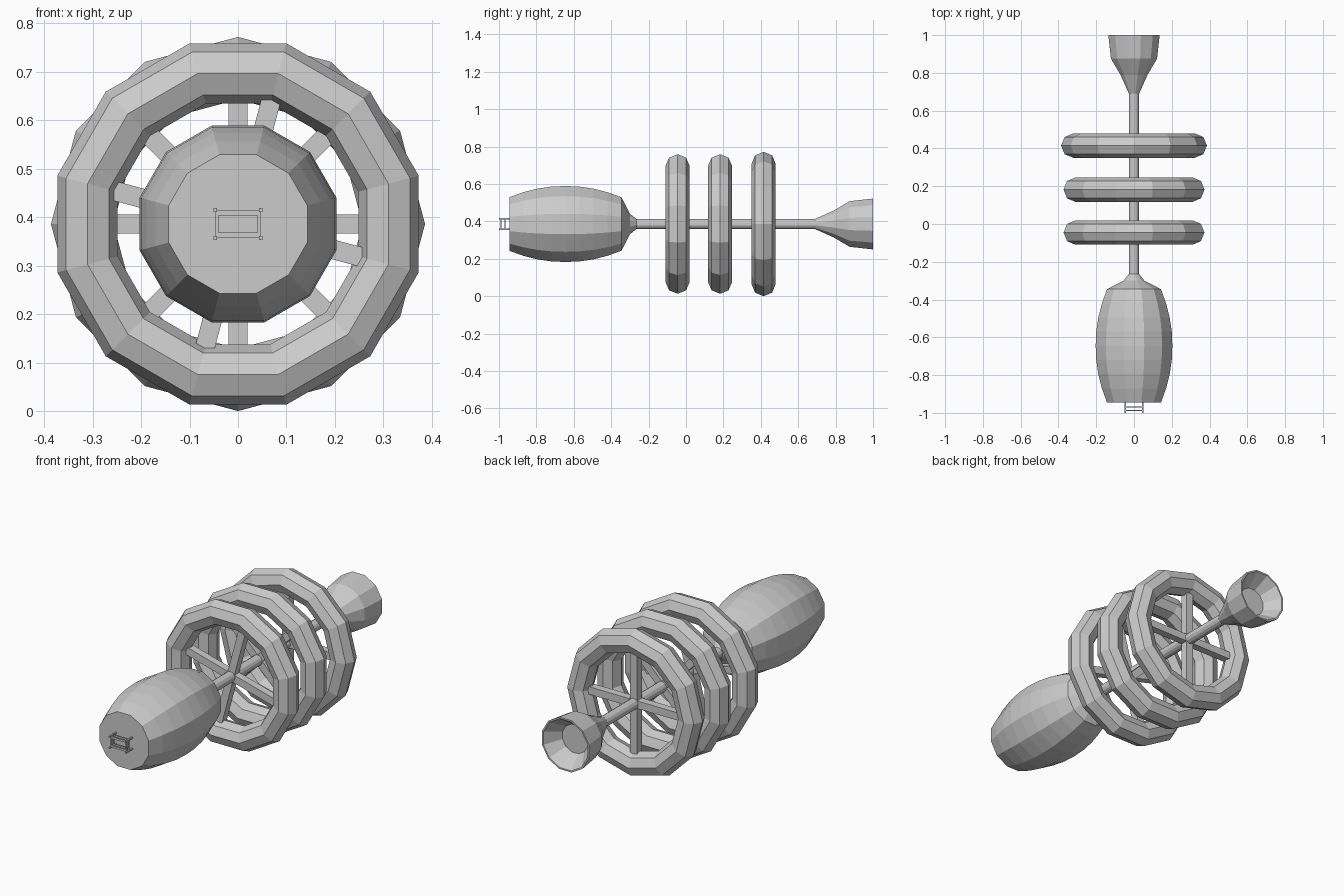
import bpy, bmesh, math
from mathutils import Matrix, Vector

if "Cube" in bpy.data.objects:
    bpy.data.objects.remove(bpy.data.objects["Cube"])

CZ = 0.386      # height of the long axis
SIDES = 12


def finish(bm, name):
    bmesh.ops.recalc_face_normals(bm, faces=bm.faces)
    me = bpy.data.meshes.new(name)
    bm.to_mesh(me)
    bm.free()
    ob = bpy.data.objects.new(name, me)
    bpy.context.collection.objects.link(ob)
    return ob


def lathe(name, profile):
    """Revolve (y, flat-to-axis radius) points about the long axis, with capped ends."""
    bm = bmesh.new()
    rows = []
    for y, a in profile:
        r = a / math.cos(math.pi / SIDES)
        angs = [2 * math.pi * (k + 0.5) / SIDES for k in range(SIDES)]
        rows.append([bm.verts.new((r * math.cos(t), y, CZ + r * math.sin(t))) for t in angs])
    for a, b in zip(rows, rows[1:]):
        for k in range(SIDES):
            n = (k + 1) % SIDES
            bm.faces.new((a[k], a[n], b[n], b[k]))
    bm.faces.new(rows[0])
    bm.faces.new(rows[-1])
    return finish(bm, name)


def add_box(bm, centre, size, rot=Matrix.Identity(4)):
    m = rot @ Matrix.Translation(centre) @ Matrix.Diagonal((*size, 1))
    bmesh.ops.create_cube(bm, size=1, matrix=m)


# barrel hull with a short neck onto the axle
barrel = [(-0.945, 0.143), (-0.87, 0.170), (-0.795, 0.189), (-0.72, 0.200), (-0.645, 0.203),
          (-0.57, 0.200), (-0.495, 0.189), (-0.42, 0.170), (-0.345, 0.143)]
lathe("barrel_hull", barrel + [(-0.30, 0.055), (-0.265, 0.027)])

# central axle
lathe("axle", [(-0.28, 0.027), (0.72, 0.027)])

# hollow rear nozzle
lathe("rear_nozzle", [(0.69, 0.027), (0.79, 0.072), (0.875, 0.122), (1.0, 0.136),
                      (1.0, 0.128), (0.92, 0.073)])


# wheel: twelve-sided ring and two crossing spokes, turned about the axle
def wheel(name, y, turn):
    bpy.ops.mesh.primitive_torus_add(major_segments=SIDES, minor_segments=8,
                                     major_radius=0.3215, minor_radius=0.0645,
                                     location=(0, y, CZ),
                                     rotation=(math.pi / 2, math.radians(turn), 0))
    ring = bpy.context.object
    ring.name = name + "_ring"
    # angles are stepped by 30 degrees, so keep the ring turned like its spokes
    ring.rotation_mode = 'QUATERNION'
    q = Matrix.Rotation(math.radians(turn), 3, 'Y') @ Matrix.Rotation(math.pi / 2, 3, 'X')
    ring.rotation_quaternion = q.to_quaternion()
    bm = bmesh.new()
    rot = Matrix.Translation((0, y, CZ)) @ Matrix.Rotation(math.radians(turn), 4, 'Y')
    add_box(bm, (0, 0, 0), (0.536, 0.04, 0.04), rot)
    add_box(bm, (0, 0, 0), (0.04, 0.04, 0.536), rot)
    finish(bm, name + "_spokes")


wheel("front_wheel", -0.045, 15)
wheel("middle_wheel", 0.182, 45)
wheel("rear_wheel", 0.415, 0)

# docking frame on the front: four posts and stacked rectangular hoops
bm = bmesh.new()
for sx in (-1, 1):
    for sz in (-1, 1):
        add_box(bm, (sx * 0.047, -0.97, CZ + sz * 0.029), (0.008, 0.06, 0.008))
for y in (-0.988, -0.968):
    for s in (-1, 1):
        add_box(bm, (0, y, CZ + s * 0.0235), (0.094, 0.005, 0.011))
        add_box(bm, (s * 0.0435, y, CZ), (0.007, 0.005, 0.058))
finish(bm, "docking_frame")
